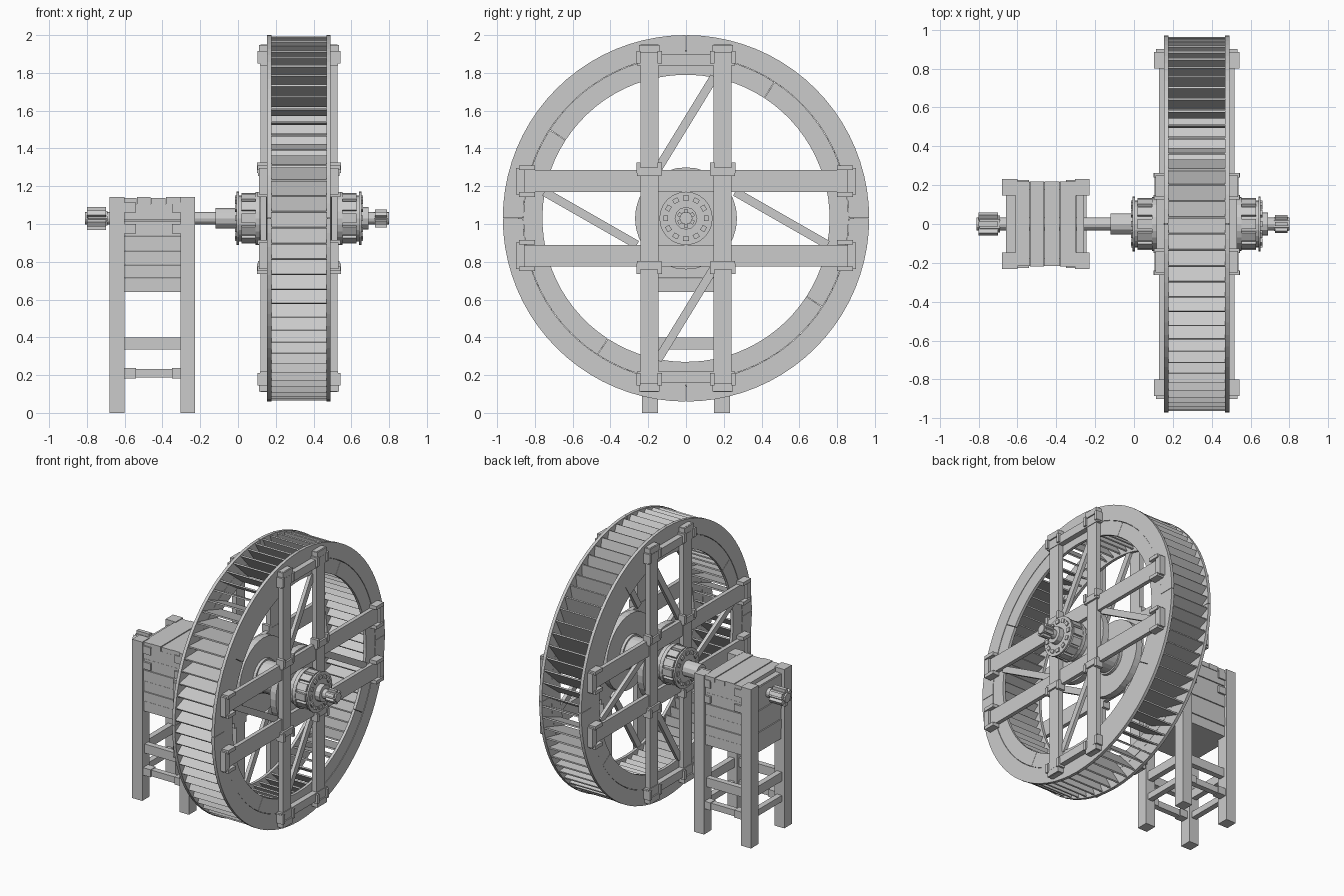
import bpy, bmesh
from math import sin, cos, pi, radians, hypot
from mathutils import Matrix, Vector

if "Cube" in bpy.data.objects:
    bpy.data.objects.remove(bpy.data.objects["Cube"])

ZC, XC = 1.03, 0.3225      # wheel centre height and wheel mid-plane


def finish(name, bm):
    bmesh.ops.recalc_face_normals(bm, faces=bm.faces)
    me = bpy.data.meshes.new(name)
    bm.to_mesh(me)
    bm.free()
    ob = bpy.data.objects.new(name, me)
    bpy.context.collection.objects.link(ob)
    return ob


def add_box(bm, x0, x1, y0, y1, z0, z1, rot=None):
    m = Matrix.Translation(((x0 + x1) / 2, (y0 + y1) / 2, (z0 + z1) / 2)) @ \
        Matrix.Diagonal((abs(x1 - x0), abs(y1 - y0), abs(z1 - z0), 1))
    bmesh.ops.create_cube(bm, size=1, matrix=(rot @ m) if rot else m)


def box(name, *dims):
    bm = bmesh.new()
    add_box(bm, *dims)
    return finish(name, bm)


def cyl(name, x0, x1, r, n=24):
    bm = bmesh.new()
    m = Matrix.Translation(((x0 + x1) / 2, 0, ZC)) @ Matrix.Rotation(pi / 2, 4, 'Y')
    bmesh.ops.create_cone(bm, cap_ends=True, segments=n, radius1=r, radius2=r,
                          depth=abs(x1 - x0), matrix=m)
    return finish(name, bm)


def spin(a):
    return Matrix.Translation((0, 0, ZC)) @ Matrix.Rotation(a, 4, 'X')


def radial_blocks(name, n, x0, x1, r0, r1, w):
    bm = bmesh.new()
    for i in range(n):
        add_box(bm, x0, x1, -w / 2, w / 2, r0, r1, spin(2 * pi * i / n))
    return finish(name, bm)


def ring(name, r0, r1, x0, x1, start, segs=4, steps=20, gap=0.003):
    bm = bmesh.new()
    for k in range(segs):
        prev = None
        for i in range(steps + 1):
            span = 2 * pi / segs - gap
            a = start + 2 * pi * k / segs + gap / 2 + span * i / steps
            cur = [bm.verts.new((x, r * cos(a), ZC + r * sin(a)))
                   for x, r in ((x0, r0), (x0, r1), (x1, r1), (x1, r0))]
            if prev:
                for j in range(4):
                    bm.faces.new((prev[j], prev[j - 1], cur[j - 1], cur[j]))
            if i in (0, steps):
                bm.faces.new(cur)
            prev = cur
    return finish(name, bm)


def brace(name, x0, x1, p, q, w):
    d = Vector(q) - Vector(p)
    u = d.normalized()
    n = Vector((-u.y, u.x)) * w / 2
    bm = bmesh.new()
    pts = [Vector(p) + n, Vector(q) + n, Vector(q) - n, Vector(p) - n]
    a, b = [[bm.verts.new((x, v.x, v.y)) for v in pts] for x in (x0, x1)]
    bm.faces.new(a)
    bm.faces.new(b)
    for j in range(4):
        bm.faces.new((a[j], a[j - 1], b[j - 1], b[j]))
    return finish(name, bm)


# slanted paddles between the two rims
bm = bmesh.new()
for i in range(72):
    a = radians(5 * i)
    pi_, po = [Vector((r * cos(t), r * sin(t))) for r, t in ((0.775, a), (0.962, a + radians(8)))]
    u = (po - pi_).normalized()
    n = Vector((-u.y, u.x)) * 0.005
    pts = [pi_ + n, po + n, po - n, pi_ - n]
    l, r = [[bm.verts.new((x, v.x, ZC + v.y)) for v in pts] for x in (XC - 0.15, XC + 0.15)]
    bm.faces.new(l)
    bm.faces.new(r)
    for j in range(4):
        bm.faces.new((l[j], l[j - 1], r[j - 1], r[j]))
finish("paddles", bm)

# both wheel sides: rims, spokes, clamps, braces, hub
for s, side in ((-1, "left"), (1, "right")):
    def X(a, b):
        return sorted((XC + s * a, XC + s * b))
    ring(side + "_outer_rim", 0.862, 0.97, *X(0.146, 0.168), 0)
    ring(side + "_inner_rim", 0.76, 0.86, *X(0.146, 0.166), radians(57))
    for t in (-1, 1):
        box(side + "_vertical_spoke", *X(0.167, 0.203), t * 0.145, t * 0.24, ZC - 0.92, ZC + 0.92)
        box(side + "_horizontal_spoke", *X(0.165, 0.194), -0.9, 0.9, ZC + t * 0.14, ZC + t * 0.255)
        box(side + "_rim_tie", *X(0.168, 0.207), -0.26, 0.26, ZC + t * 0.81, ZC + t * 0.87)
        bm = bmesh.new()
        for v in (-1, 1):
            y, z = t * 0.195, v * 0.26
            # clamps where spokes cross
            add_box(bm, *X(0.165, 0.216), y - 0.065, y + 0.065, ZC + v * 0.225, ZC + v * 0.27)
            for e in (-1, 1):
                add_box(bm, *X(0.165, 0.222), y + e * 0.045, y + e * 0.068, ZC + v * 0.24, ZC + v * 0.295)
            # clamps at vertical spoke ends
            add_box(bm, *X(0.165, 0.212), y - 0.055, y + 0.055, ZC + v * 0.875, ZC + v * 0.918)
            for e in (-1, 1):
                add_box(bm, *X(0.165, 0.22), y + e * 0.045, y + e * 0.068, ZC + v * 0.82, ZC + v * 0.885)
            # clamps at horizontal spoke ends
            zc = ZC + v * 0.197
            add_box(bm, *X(0.165, 0.21), t * 0.855, t * 0.9, zc - 0.07, zc + 0.07)
            for e in (-1, 1):
                add_box(bm, *X(0.165, 0.22), t * 0.80, t * 0.885, zc + e * 0.058, zc + e * 0.083)
        finish(side + "_clamps", bm)
        brace(side + "_upright_brace", *X(0.15, 0.175), (-0.15, ZC + (0.26 if t > 0 else -0.75)),
              (0.15, ZC + (0.75 if t > 0 else -0.26)), 0.045)
        brace(side + "_level_brace", *X(0.15, 0.175), (0.75 if t > 0 else -0.26, ZC - 0.14),
              (0.26 if t > 0 else -0.75, ZC + 0.14), 0.045)
    cyl(side + "_hub_disc", *X(0.12, 0.168), 0.27, 32)
    cyl(side + "_hub_drum", *X(0.1, 0.33), 0.122)
    cyl(side + "_hub_band", *X(0.205, 0.23), 0.14)
    cyl(side + "_hub_flange", *X(0.318, 0.33), 0.141)
    radial_blocks(side + "_hub_ribs", 12, *X(0.225, 0.305), 0.1, 0.134, 0.05)
    radial_blocks(side + "_hub_bolts", 12, *X(0.32, 0.338), 0.095, 0.12, 0.03)
cyl("axle_core", XC - 0.2, XC + 0.2, 0.11)

# axle and its end nuts
cyl("right_axle_collar", 0.63, 0.69, 0.06, 12)
cyl("left_axle_collar", -0.12, 0.0, 0.055, 12)
cyl("axle", -0.81, 0.8, 0.033, 12)
cyl("left_nut", -0.795, -0.69, 0.045, 6)
radial_blocks("left_nut_lugs", 6, -0.8, -0.7, 0.03, 0.061, 0.028)
cyl("right_nut", 0.72, 0.795, 0.035, 6)
radial_blocks("right_nut_lugs", 6, 0.725, 0.79, 0.02, 0.048, 0.022)

# stand: legs
for x0, x1 in ((-0.68, -0.6), (-0.305, -0.228)):
    for t in (-1, 1):
        box("stand_leg", x0, x1, t * 0.147, t * 0.232, 0, 1.143)
# stand: planked box walls, slightly uneven planks
zs = [0.64, 0.715, 0.785, 0.86, 0.94, 1.02, 1.11]
for i, (a, b) in enumerate(zip(zs, zs[1:])):
    k = 0.004 * (i % 2)
    for t in (-1, 1):
        box("wall_plank", -0.61, -0.295, t * 0.175, t * (0.212 + k), a, b - 0.003)
    for x0, x1 in ((-0.655 - k, -0.62), (-0.29, -0.262 + k)):
        box("end_plank", x0, x1, -0.16, 0.16, a, b - 0.003)
box("box_floor", -0.63, -0.28, -0.19, 0.19, 0.64, 0.66)
# stand: lid planks
xs = [-0.61, -0.535, -0.46, -0.38, -0.295]
for i, (a, b) in enumerate(zip(xs, xs[1:])):
    box("lid_plank", a, b - 0.003, -0.215 - 0.004 * (i % 2), 0.22, 1.105, 1.138 + 0.004 * (i % 2))
for x0, x1 in ((-0.65, -0.61), (-0.295, -0.265)):
    box("lid_edge", x0, x1, -0.15, 0.15, 1.06, 1.11)
# stand: rails and pegs
for t in (-1, 1):
    box("upper_rail", -0.62, -0.29, t * 0.165, t * 0.205, 0.335, 0.4)
    box("lower_rail", -0.62, -0.29, t * 0.175, t * 0.215, 0.187, 0.232)
    for x0, x1 in ((-0.6, -0.54), (-0.35, -0.29)):
        box("rail_block", x0, x1, t * 0.165, t * 0.224, 0.183, 0.237)
        box("wall_block", x0, x1, t * 0.2, t * 0.226, 0.95, 1.0)
        box("top_block", x0, x1, t * 0.2, t * 0.226, 1.06, 1.115)
for x0, x1 in ((-0.66, -0.62), (-0.285, -0.245)):
    box("upper_side_rail", x0, x1, -0.16, 0.16, 0.335, 0.4)
    box("lower_side_rail", x0, x1, -0.16, 0.16, 0.187, 0.232)
